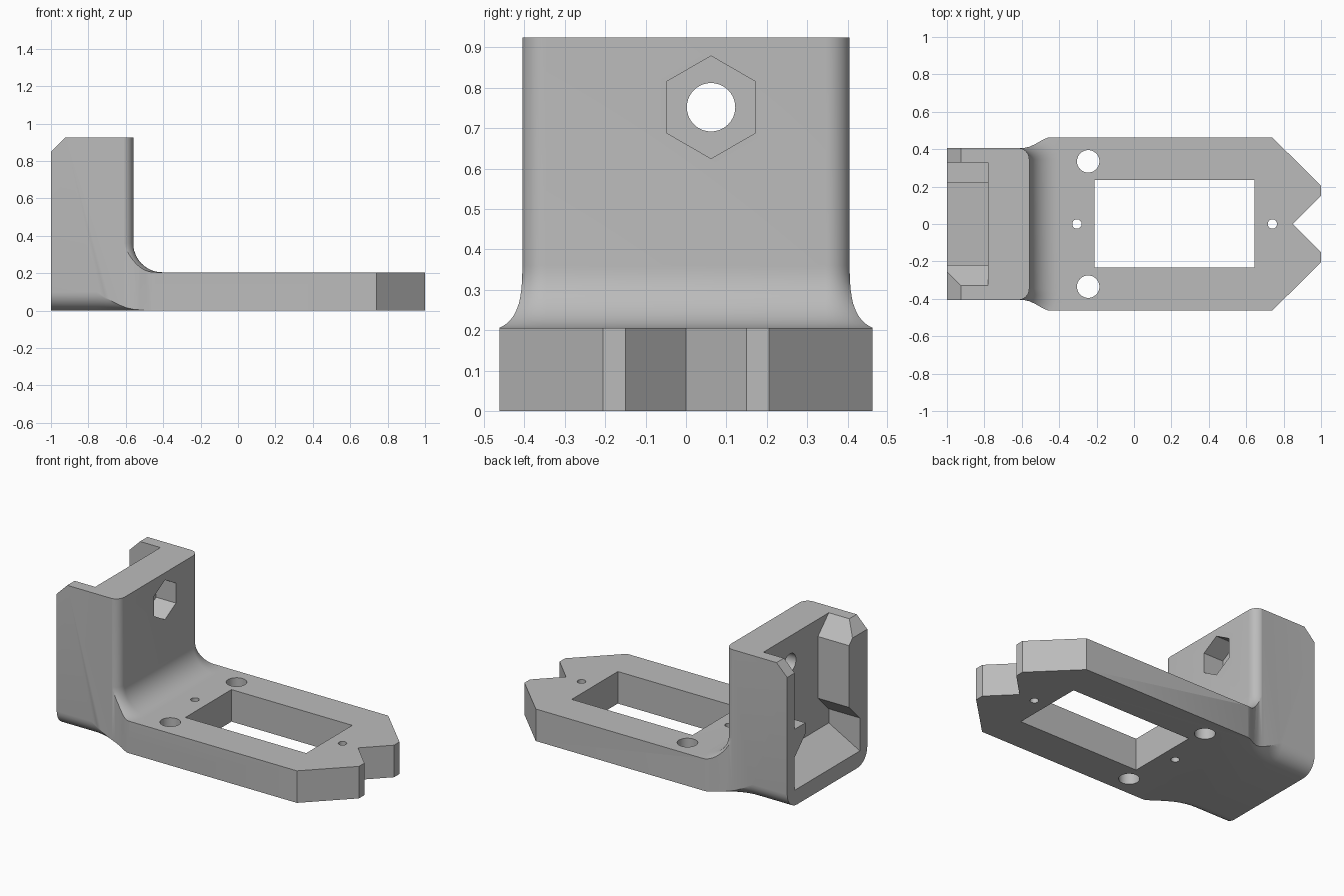
import bpy, bmesh
from math import cos, sin, pi, radians

if "Cube" in bpy.data.objects:
    bpy.data.objects.remove(bpy.data.objects["Cube"])

grey = bpy.data.materials.new("plain grey plastic")
grey.use_nodes = True
grey.diffuse_color = (0.5, 0.5, 0.5, 1)
grey.node_tree.nodes["Principled BSDF"].inputs["Base Color"].default_value = (0.5, 0.5, 0.5, 1)


def loft(name, rings):
    """Closed solid through rings with equal point counts."""
    bm = bmesh.new()
    loops = [[bm.verts.new(p) for p in ring] for ring in rings]
    for a, b in zip(loops, loops[1:]):
        for i in range(len(a)):
            j = (i + 1) % len(a)
            bm.faces.new((a[i], a[j], b[j], b[i]))
    bm.faces.new(loops[0])
    bm.faces.new(loops[-1])
    bmesh.ops.recalc_face_normals(bm, faces=bm.faces[:])
    mesh = bpy.data.meshes.new(name)
    bm.to_mesh(mesh)
    bm.free()
    mesh.materials.append(grey)
    obj = bpy.data.objects.new(name, mesh)
    bpy.context.collection.objects.link(obj)
    return obj


def prism(name, pts, axis, lo, hi):
    """Extrude a 2D outline along an axis."""
    place = {"x": lambda u, v, t: (t, u, v),
             "y": lambda u, v, t: (u, t, v),
             "z": lambda u, v, t: (u, v, t)}[axis]
    return loft(name, [[place(u, v, t) for u, v in pts] for t in (lo, hi)])


def ngon(cu, cv, r, n, turn=0.0):
    return [(cu + r * cos(turn + 2 * pi * i / n), cv + r * sin(turn + 2 * pi * i / n))
            for i in range(n)]


def boolean(target, tool, operation="DIFFERENCE"):
    mod = target.modifiers.new("cut", "BOOLEAN")
    mod.operation = operation
    mod.solver = "EXACT"
    mod.object = tool
    bpy.context.view_layer.objects.active = target
    bpy.ops.object.modifier_apply(modifier=mod.name)
    bpy.data.objects.remove(tool)


# Upright block, growing through a concave fillet into the plate
def block_ring(z, d):
    arc = [radians(90 * i / 10) for i in range(11)]
    half = [(-0.62 + (0.06 + d) * cos(a), 0.346 + (0.06 + d) * sin(a)) for a in arc]
    half.append((-1.1, 0.406 + d))
    return [(x, y, z) for x, y in half] + [(x, -y, z) for x, y in reversed(half)]


R = 0.155
levels = [(-0.1, 2.5), (0.205, 2.5)]
levels += [(0.205 + R - R * cos(a), R - R * sin(a))
           for a in (radians(90 * i / 12) for i in range(13))]
levels.append((0.925, 0))
bracket = loft("servo_bracket", [block_ring(z, d) for z, d in levels])

# Plan outline: block sides, flare, plate with notched nose
side = [(-1, 0.405), (-0.61, 0.405), (-0.585, 0.407), (-0.56, 0.413), (-0.53, 0.426),
        (-0.485, 0.452), (-0.46, 0.462), (0.74, 0.462), (1, 0.205), (1, 0.15)]
outline = side + [(0.85, 0)] + [(x, -y) for x, y in reversed(side)]
boolean(bracket, prism("plan_outline", outline, "z", 0, 1.2), "INTERSECT")

# Rounded lower edges of the block, fading out along the flare
for s in (1, -1):
    rings = []
    for i in range(14):
        t = i / 12
        x = -0.76 + 0.3 * t
        o = 0.16 * t * t
        if i == 0:
            rings.append([])
        arc = [(0.305 + o + 0.1 * sin(a), 0.1 - 0.1 * cos(a))
               for a in (radians(90 * k / 8) for k in range(9))]
        profile = arc + [(0.9, 0.1), (0.9, -0.05), (0.305 + o, -0.05)]
        if i == 0:
            rings[0] = [(-1.1, s * y, z) for y, z in profile]
        rings.append([(x, s * y, z) for y, z in profile])
    boolean(bracket, loft("lower_edge_cutter", rings))

# Rear pocket with a long rib on one side, a short one on the other, sloping floor
pocket = prism("pocket_cutter", [
    (-0.33, 0), (-0.33, 0.31), (-0.22, 0.42), (-0.22, 0.815), (-0.33, 0.925), (-0.33, 1),
    (0.33, 1), (0.33, 0.49), (0.22, 0.49), (0.22, 0.42), (0.33, 0.31), (0.33, 0)],
    "x", -1.1, -0.78)
floor = prism("pocket_floor", [(-1.2, -0.01), (-0.7, 0.264), (-0.7, 1.2), (-1.2, 1.2)],
              "y", -0.5, 0.5)
boolean(pocket, floor, "INTERSECT")
boolean(bracket, pocket)

# Chamfer along the upper rear edge
boolean(bracket, prism("chamfer_cutter", [(-1.05, 0.8), (-0.875, 0.975), (-1.05, 0.975)],
                       "y", -0.6, 0.6))

# Nut recess and bolt hole through the block
boolean(bracket, prism("nut_cutter", ngon(0.062, 0.752, 0.127, 6, pi / 2), "x", -0.70, -0.4))
boolean(bracket, prism("bolt_cutter", ngon(0.062, 0.752, 0.06, 40), "x", -0.9, -0.6))

# Window and screw holes through the plate
boolean(bracket, prism("window_cutter", [(-0.21, -0.232), (0.645, -0.232),
                                         (0.645, 0.234), (-0.21, 0.234)], "z", -0.1, 0.4))
for x, y, r in ((-0.245, 0.335, 0.06), (-0.245, -0.335, 0.06),
                (-0.305, 0, 0.025), (0.74, 0, 0.025)):
    boolean(bracket, prism("hole_cutter", ngon(x, y, r, 40), "z", -0.1, 0.4))

bpy.ops.object.select_all(action="DESELECT")
bracket.select_set(True)
bpy.context.view_layer.objects.active = bracket
bpy.ops.object.shade_smooth_by_angle(angle=radians(30))
